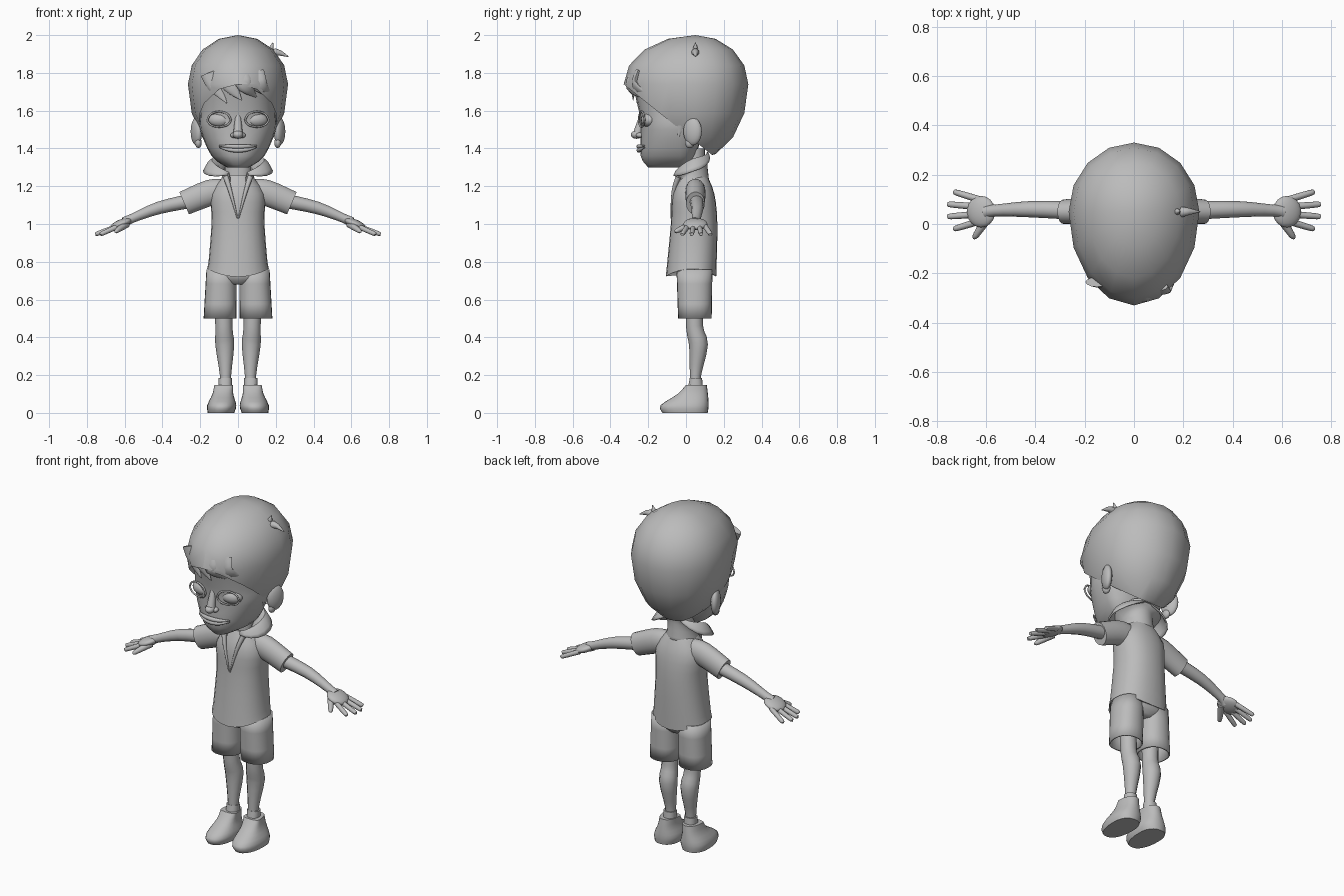
import bpy, bmesh, math
from mathutils import Vector, Matrix

cube = bpy.data.objects.get("Cube")
if cube:
    bpy.data.objects.remove(cube, do_unlink=True)

GREY = (.5, .5, .5, 1)
UP, BACK, SIDE = Vector((0, 0, 1)), Vector((0, 1, 0)), Vector((1, 0, 0))
material = bpy.data.materials.new("plain_grey")
material.use_nodes = True
material.diffuse_color = GREY
material.node_tree.nodes["Principled BSDF"].inputs["Base Color"].default_value = GREY


def finish(name, bm, mirror=False, thickness=0, angle=50):
    """Turn the mesh into a shaded object, optionally thickened and mirrored."""
    bmesh.ops.recalc_face_normals(bm, faces=bm.faces)
    mesh = bpy.data.meshes.new(name)
    bm.to_mesh(mesh)
    bm.free()
    mesh.materials.append(material)
    part = bpy.data.objects.new(name, mesh)
    bpy.context.collection.objects.link(part)
    bpy.ops.object.select_all(action="DESELECT")
    part.select_set(True)
    bpy.context.view_layer.objects.active = part
    bpy.ops.object.shade_smooth_by_angle(angle=math.radians(angle))
    if thickness:
        part.modifiers.new("Thickness", "SOLIDIFY").thickness = thickness
    if mirror:
        part.modifiers.new("Mirror", "MIRROR").use_mirror_merge = False


def smooth(rows, steps=3):
    """Resample rows of values along a spline that passes through each row."""
    rows = [Vector(row) for row in rows]
    result = []
    for i in range(len(rows) - 1):
        start, end = rows[i], rows[i + 1]
        before, after = rows[max(i - 1, 0)], rows[min(i + 2, len(rows) - 1)]
        leave, arrive = (end - before) / 2, (after - start) / 2
        for step in range(steps):
            t = step / steps
            ease = t * t * (3 - 2 * t)
            result.append(start.lerp(end, ease) + leave * t * (1 - t) ** 2 - arrive * t * t * (1 - t))
    return result + [rows[-1]]


def skin(bm, rings, closed=True, capped=True):
    """Bridge equal rings of points and cap both ends."""
    loops = [[bm.verts.new(point) for point in ring] for ring in rings]
    count = len(loops[0])
    for low, high in zip(loops, loops[1:]):
        for i in range(count if closed else count - 1):
            j = (i + 1) % count
            bm.faces.new((low[i], low[j], high[j], high[i]))
    if capped:
        bm.faces.new(loops[0])
        bm.faces.new(loops[-1])


def circle(segments):
    return [(math.cos(math.tau * i / segments), math.sin(math.tau * i / segments)) for i in range(segments)]


def power(value, exponent=.88):
    return math.copysign(abs(value) ** exponent, value)


def stack(rows, middle, x=0, lean=0, capped=True):
    """Loft level, slightly squared rings: height, half width, front, back."""
    bm = bmesh.new()
    rings = []
    for z, width, front, back in smooth(rows):
        rings.append([(x + lean * z + width * power(c),
                       middle + power(s) * (back - middle if s > 0 else middle - front), z)
                      for c, s in circle(24)])
    skin(bm, rings, capped=capped)
    return bm


def tube(bm, path, ref=UP, flat=1, segments=12):
    """Sweep an ellipse along points with a radius; flat scales it along ref."""
    path = smooth(path)
    points = [row.xyz for row in path]
    rings = []
    for i, (point, row) in enumerate(zip(points, path)):
        along = points[min(i + 1, len(points) - 1)] - points[max(i - 1, 0)]
        across = along.cross(ref).normalized()
        over = across.cross(along.normalized()) * flat
        rings.append([point + (across * c + over * s) * row.w for c, s in circle(segments)])
    skin(bm, rings)


def ball(bm, place, size, turn=0, axis="Z"):
    matrix = Matrix.Translation(place) @ Matrix.Rotation(math.radians(turn), 4, axis) @ Matrix.Diagonal((*size, 1))
    bmesh.ops.create_uvsphere(bm, u_segments=18, v_segments=12, radius=1, matrix=matrix)


# Face and neck
finish("face", stack([(1.3, .06, -.2, 0), (1.36, .14, -.24, .05), (1.5, .2, -.24, .1),
                      (1.6, .2, -.25, .2), (1.8, .2, -.3, .2)], -.03))
finish("neck", stack([(1.2, .07, -.02, .1), (1.4, .07, -.02, .1)], .04))

# Hair: a faceted egg, longer in front and below, trimmed by a sloping hairline
hair = bmesh.new()
bmesh.ops.create_uvsphere(hair, u_segments=16, v_segments=8, radius=1)
for vert in hair.verts:
    x, y, z = vert.co
    vert.co = (x * .265, .05 + y * (.28 if y > 0 else .38), 1.74 + z * (.26 if z > 0 else .4))
cut = bmesh.ops.bisect_plane(hair, geom=hair.verts[:] + hair.edges[:] + hair.faces[:],
                             plane_co=(0, -.33, 1.74), plane_no=(0, .8, 1), clear_inner=True)
rim = [item for item in cut["geom_cut"] if isinstance(item, bmesh.types.BMEdge)]
bmesh.ops.holes_fill(hair, edges=rim, sides=0)
finish("hair", hair, angle=35)

# Fringe locks sweep sideways to pointed tips
fringe = bmesh.new()
for i in range(4):
    root = .08 * i - .15
    tip = root + .09
    tube(fringe, [(root, abs(root) * .3 - .28, 1.8, .05),
                  (root + .03, abs(root) * .4 - .305, 1.73, .04),
                  (tip, abs(tip) * .5 - .29, 1.64 + .015 * i, .002)], BACK, .4)
finish("fringe", fringe)
sideburn = bmesh.new()
tube(sideburn, [(.2, -.02, 1.57, .04), (.19, -.04, 1.46, .002)], SIDE, .4)
finish("sideburns", sideburn, mirror=True)
tuft = bmesh.new()
tube(tuft, [(.13, .05, 1.88, .02), (.17, .05, 1.92, .016), (.185, .05, 1.96, .002)], BACK)
tube(tuft, [(.16, .04, 1.87, .025), (.2, .05, 1.91, .02), (.268, .05, 1.885, .002)], BACK)
finish("hair_tuft", tuft)

# Closed eyes with lid folds
eye = bmesh.new()
ball(eye, (.1, -.2, 1.55), (.06, .036, .038), turn=15)
finish("eyes", eye, mirror=True)
lids = bmesh.new()
for height in (.045, -.036):
    arc = [math.pi * i / 4 for i in range(5)]
    tube(lids, [(.1 - .063 * math.cos(a), -.235 - .015 * math.cos(a), 1.55 + height * math.sin(a), .005)
                for a in arc], BACK)
finish("eyelids", lids, mirror=True)

# Nose and mouth
nose = bmesh.new()
tube(nose, [(0, -.23, 1.58, .014), (0, -.255, 1.48, .025)], BACK)
ball(nose, (0, -.262, 1.473), (.027, .03, .022))
for side in (-1, 1):
    ball(nose, (side * .024, -.245, 1.47), (.017, .02, .014))
finish("nose", nose)
for name, height, curl in (("upper_lip", 1.41, .004), ("lower_lip", 1.39, .016)):
    lip = bmesh.new()
    bends = [(side, side * side) for side in (-1, -.5, 0, .5, 1)]
    tube(lip, [(side * .1, bend * .03 - .25, height + curl * bend, .012 - .009 * bend)
               for side, bend in bends])
    finish(name, lip)

# Ears
ear = bmesh.new()
ball(ear, (.22, .035, 1.49), (.026, .052, .074), turn=-22)
ball(ear, (.21, .02, 1.43), (.018, .026, .028))
finish("ears", ear, mirror=True)

# Shirt, with a hem that lifts at the sides
shirt = stack([(.72, .163, -.107, .16), (1, .14, -.08, .166), (1.16, .142, -.07, .15),
               (1.26, .07, -.03, .11)], .04)
for vert in shirt.verts:
    if vert.co.z < .75:
        vert.co.z += 1.6 * vert.co.x ** 2
finish("shirt_body", shirt)
sleeve = bmesh.new()
tube(sleeve, [(.08, .05, 1.17, .052), (.15, .05, 1.165, .054), (.285, .05, 1.11, .05)], flat=1.3, segments=18)
finish("sleeves", sleeve, mirror=True)
lapel = bmesh.new()
tube(lapel, [(.065, -.04, 1.25, .015), (.04, -.067, 1.17, .01), (.003, -.08, 1.03, .003)], BACK)
finish("neck_opening", lapel, mirror=True)

# Raised collar, open in front and folding out over the shoulders
collar = bmesh.new()
columns = []
for i in range(25):
    turn = math.radians(12.5 * (i - 12))
    sideways, rear = math.sin(turn) ** 2, math.cos(turn)
    top = 1.345 + rear * (.035 if rear > 0 else .08)
    profile = [(.085, 1.22), (.074, top - .05), (.08 + .06 * sideways, top),
               (.086 + .1 * sideways, top - .065 * sideways)]
    columns.append([(r * math.sin(turn), .03 + r * rear, z) for r, z in smooth(profile)])
skin(collar, columns, closed=False, capped=False)
finish("collar", collar, thickness=.008)

# Arms, palms and fingers
arm = bmesh.new()
tube(arm, [(.24, .055, 1.125, .038), (.42, .06, 1.085, .033), (.56, .055, 1.03, .024), (.6, .05, 1.01, .028)])
ball(arm, (.62, .05, 1), (.062, .064, .024), turn=22, axis="Y")
finish("arms", arm, mirror=True)
hand = bmesh.new()
for i in range(4):
    spread = i - 1.5
    reach = .755 - .012 * spread ** 2
    tube(hand, [(.63, .055 + .03 * spread, .99, .014), (reach - .01, .055 + .048 * spread, .95, .012),
                (reach, .055 + .05 * spread, .945, .006)])
tube(hand, [(.59, .03, 1, .02), (.64, -.045, .965, .013), (.648, -.055, .955, .006)])
finish("fingers", hand, mirror=True)

# Shorts with open legs
finish("shorts", stack([(.5, .087, -.042, .136), (.76, .08, -.05, .14)], .045, x=.11, lean=-.03, capped=False),
       mirror=True, thickness=.008)
finish("shorts_seat", stack([(.68, .06, -.02, .11), (.72, .14, -.05, .14), (.8, .14, -.05, .14)], .045))

# Legs, sock cuffs and shoes
leg = bmesh.new()
tube(leg, [(.066, .05, .1, .03), (.066, .05, .2, .03), (.07, .066, .36, .05),
           (.075, .045, .46, .045), (.08, .045, .7, .05)], BACK)
finish("legs", leg, mirror=True)
finish("sock_cuffs", stack([(.13, .036, .01, .09), (.185, .035, .02, .085)], .05, x=.068), mirror=True)
finish("shoes", stack([(0, .07, -.125, .115), (.04, .077, -.135, .12), (.1, .055, -.045, .116),
                       (.148, .05, 0, .11)], .02, x=.09, lean=-.1), mirror=True)
